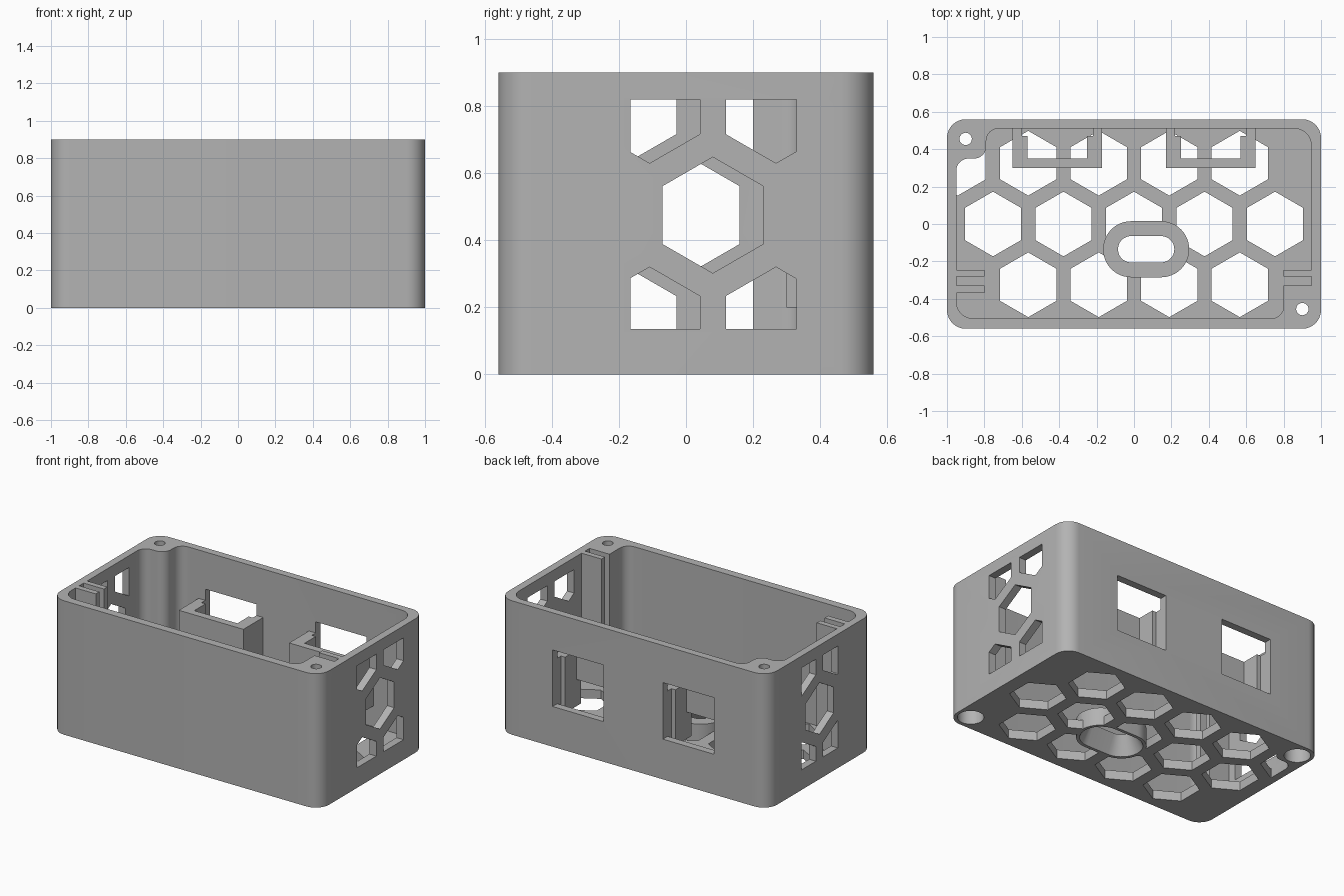
import bpy, bmesh, math
from mathutils import Vector

if "Cube" in bpy.data.objects:
    bpy.data.objects.remove(bpy.data.objects["Cube"])

grey = bpy.data.materials.new("plain_grey")
grey.use_nodes = True
colour = (0.45, 0.45, 0.45, 1)
grey.diffuse_color = colour
grey.node_tree.nodes["Principled BSDF"].inputs["Base Color"].default_value = colour


def rounded(corners, steps=8):
    """Outline with right-angled corners given as (u, v, radius)."""
    pts = []
    for i, (u, v, r) in enumerate(corners):
        p = Vector((u, v))
        if r == 0:
            pts.append(p)
            continue
        a = (Vector(corners[i - 1][:2]) - p).normalized()
        b = (Vector(corners[(i + 1) % len(corners)][:2]) - p).normalized()
        for k in range(steps + 1):
            t = math.pi / 2 * k / steps
            pts.append(p + r * (a + b - b * math.cos(t) - a * math.sin(t)))
    return pts


def rect(u0, u1, v0, v1, r=0, steps=8):
    return rounded([(u0, v0, r), (u1, v0, r), (u1, v1, r), (u0, v1, r)], steps)


def slot(u, v, half_u, half_v):
    return rect(u - half_u, u + half_u, v - half_v, v + half_v, half_v * 0.999, 12)


def ngon(u, v, r, n):
    return [Vector((u + r * math.sin(math.tau * k / n), v + r * math.cos(math.tau * k / n)))
            for k in range(n)]


def prism(name, outlines, lo, hi, axis="z", tops=None):
    """Extrude outlines from lo to hi; tops gives different end outlines."""
    bm = bmesh.new()
    place = (lambda p, w: (p[0], p[1], w)) if axis == "z" else (lambda p, w: (w, p[0], p[1]))
    for low, top in zip(outlines, tops or outlines):
        a = [bm.verts.new(place(p, lo)) for p in low]
        b = [bm.verts.new(place(p, hi)) for p in top]
        bm.faces.new(a)
        bm.faces.new(b)
        for i in range(len(a)):
            bm.faces.new((a[i - 1], a[i], b[i], b[i - 1]))
    bmesh.ops.recalc_face_normals(bm, faces=bm.faces)
    mesh = bpy.data.meshes.new(name)
    bm.to_mesh(mesh)
    bm.free()
    mesh.materials.append(grey)
    ob = bpy.data.objects.new(name, mesh)
    bpy.context.collection.objects.link(ob)
    return ob


def combine(ob, cutter, operation="DIFFERENCE"):
    mod = ob.modifiers.new("cut", "BOOLEAN")
    mod.operation, mod.solver, mod.object = operation, "EXACT", cutter
    bpy.context.view_layer.objects.active = ob
    bpy.ops.object.modifier_apply(modifier=mod.name)
    bpy.data.objects.remove(cutter)


HEIGHT, FLOOR, HEX = 0.9, 0.06, 0.173
PITCH, ROW = 0.377, 0.325

# Outer shell and the cavity, which steps around two screw columns
case = prism("case", [rect(-1, 1, -0.56, 0.56, 0.1)], 0, HEIGHT)
cavity_outline = rounded([
    (-0.95, -0.505, 0.09), (0.8, -0.505, 0.065), (0.8, -0.33, 0), (0.948, -0.33, 0),
    (0.948, 0.51, 0.09), (-0.79, 0.51, 0.065), (-0.79, 0.35, 0.065), (-0.95, 0.35, 0.065)])
combine(case, prism("cavity", [cavity_outline], FLOOR, 1))

# Honeycomb floor
cells = [ngon(PITCH * i, 0, HEX, 6) for i in range(-2, 3)]
cells += [ngon(PITCH * (i + 0.5), s * ROW, HEX, 6) for s in (-1, 1) for i in range(-2, 2)]
cells.append(ngon(-2.5 * PITCH, ROW, HEX, 6))
honeycomb = prism("floor_cells", cells, -0.1, FLOOR + 0.02)
combine(honeycomb, prism("floor_limit", [cavity_outline], -0.2, 0.5), "INTERSECT")
combine(case, honeycomb)

# Vent cells in both end walls, cropped to a rectangle
for x0, x1, mid, y0, y1 in ((0.9, 1.1, 0.08, -0.165, 0.33), (-1.1, -0.9, 0.01, -0.185, 0.2)):
    cells = [ngon(mid, 0.475, HEX, 6)]
    cells += [ngon(mid + s * PITCH / 2, 0.475 + t * 0.328, HEX, 6) for s in (-1, 1) for t in (-1, 1)]
    vents = prism("vent_cells", cells, x0, x1, "x")
    combine(vents, prism("vent_limit", [rect(y0, y1, 0.135, 0.82)], x0 - 0.1, x1 + 0.1, "x"),
            "INTERSECT")
    combine(case, vents)

# Screw holes with wide bores from below
corners = [(-0.9, 0.455), (0.9, -0.455)]
combine(case, prism("screw_holes", [ngon(x, y, 0.033, 24) for x, y in corners], -0.1, 1))
combine(case, prism("screw_bores", [ngon(x, y, 0.08, 32) for x, y in corners], -0.1, 0.6))

# Socket windows in the back wall
SOCKETS = (-0.41, 0.41)
combine(case, prism("windows", [rect(c - 0.19, c + 0.19, 0.505, 0.7) for c in SOCKETS], 0.27, 0.65))

# Cable outlet: raised pad with a tapered slot
outlet = (0.065, -0.135)
combine(case, prism("pad_space", [slot(*outlet, 0.23, 0.15)], -0.1, FLOOR + 0.02))
pad = prism("cable_outlet", [slot(*outlet, 0.23, 0.15)], 0, 0.12)
combine(pad, prism("cable_slot", [slot(*outlet, 0.21, 0.13)], -0.001, 0.121,
                   tops=[slot(*outlet, 0.15, 0.07)]))
parts = [case, pad]

# Socket brackets: two stepped arms and a cross bar
for side, c in zip(("right", "left"), SOCKETS):
    for s, end in ((-1, "outer"), (1, "inner")):
        arm = [(0.24, 0.3), (0.24, 0.512), (0.19, 0.512), (0.19, 0.47), (0.16, 0.47), (0.16, 0.3)]
        parts.append(prism(f"{side}_bracket_arm_{end}", [[(c + s * u, v) for u, v in arm]], 0.2, 0.575))
    parts.append(prism(f"{side}_bracket_bar", [rect(c - 0.16, c + 0.16, 0.3, 0.35)], 0.38, 0.575))

# Board guide ribs on the end walls
parts.append(prism("left_guide_rib", [rect(0.8, 0.949, -0.282, -0.245)], FLOOR, HEIGHT))
parts.append(prism("right_guide_ribs", [rect(-0.951, -0.8, -0.282, -0.245),
                                        rect(-0.951, -0.8, -0.368, -0.33)], FLOOR, HEIGHT))

# Smooth rounded corners, keep hard edges
for ob in bpy.context.view_layer.objects:
    ob.select_set(ob in parts)
bpy.context.view_layer.objects.active = case
bpy.ops.object.shade_smooth_by_angle(angle=math.radians(30))
